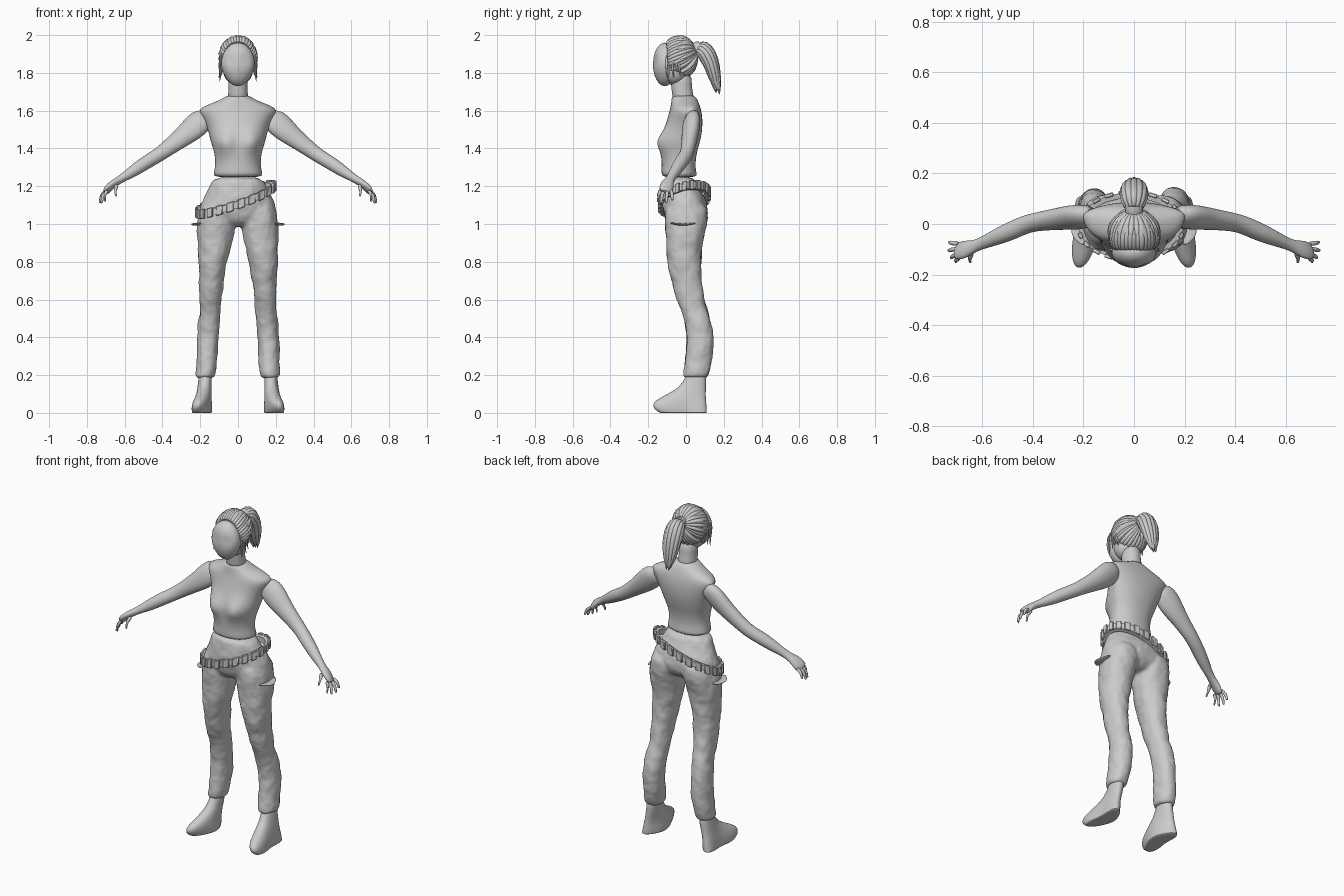
import bpy, bmesh, math, random
from mathutils import Vector

random.seed(4)
if "Cube" in bpy.data.objects:
    bpy.data.objects.remove(bpy.data.objects["Cube"])

grey = bpy.data.materials.new("plain_grey")
grey.use_nodes = True
COLOR = (0.6, 0.6, 0.6, 1)
grey.diffuse_color = COLOR
grey.node_tree.nodes["Principled BSDF"].inputs["Base Color"].default_value = COLOR


def bridge(bm, rings):
    """Skin a list of vertex rings and cap both ends."""
    rows = [[bm.verts.new(p) for p in r] for r in rings]
    n = len(rows[0])
    for a, b in zip(rows, rows[1:]):
        for i in range(n):
            bm.faces.new((a[i], a[(i + 1) % n], b[(i + 1) % n], b[i]))
    bm.faces.new(rows[0][::-1])
    bm.faces.new(rows[-1])


def loft(bm, rings, n=24, flip=1):
    """Horizontal rings: z, x0, x1, y0, y1 and the y of the widest line."""
    out = []
    for z, x0, x1, y0, y1, *w in rings:
        yc = w[0] if w else (y0 + y1) / 2
        ring = []
        for i in range(n):
            a = math.tau * i / n
            c, s = math.cos(a), math.sin(a)
            c = math.copysign(abs(c) ** 0.9, c)
            x = (x0 + x1) / 2 + (x1 - x0) / 2 * c
            ring.append(Vector((x * flip, yc + s * ((y1 - yc) if s > 0 else (yc - y0)), z)))
        out.append(ring)
    bridge(bm, out)


def tube(bm, path, n=10, flip=1):
    """Round sweep along points: x, y, z, radius across, radius up."""
    pts = [Vector((p[0] * flip, p[1], p[2])) for p in path]
    out = []
    for i, p in enumerate(pts):
        t = (pts[min(i + 1, len(pts) - 1)] - pts[max(i - 1, 0)]).normalized()
        side = t.cross(Vector((0, 0.35, 1))).normalized()
        up = side.cross(t)
        ru, rv = path[i][3], path[i][-1]
        out.append([p + side * ru * math.cos(math.tau * k / n) + up * rv * math.sin(math.tau * k / n)
                    for k in range(n)])
    bridge(bm, out)


def ball(bm, centre, radii, seg=32):
    made = bmesh.ops.create_uvsphere(bm, u_segments=seg, v_segments=seg // 2, radius=1)["verts"]
    for v in made:
        v.co = Vector(centre) + Vector(v.co[k] * radii[k] for k in range(3))


def finish(name, bm, subdiv=0, voxel=0, angle=60):
    bmesh.ops.recalc_face_normals(bm, faces=bm.faces)
    me = bpy.data.meshes.new(name)
    bm.to_mesh(me)
    bm.free()
    ob = bpy.data.objects.new(name, me)
    bpy.context.collection.objects.link(ob)
    me.materials.append(grey)
    if subdiv:
        ob.modifiers.new("round", "SUBSURF").levels = subdiv
        ob.modifiers["round"].render_levels = subdiv
    if voxel:
        rm = ob.modifiers.new("merge", "REMESH")
        rm.mode, rm.voxel_size, rm.use_smooth_shade = "VOXEL", voxel, True
        sm = ob.modifiers.new("soften", "SMOOTH")
        sm.factor, sm.iterations = 0.5, 6
    bpy.ops.object.select_all(action="DESELECT")
    ob.select_set(True)
    bpy.context.view_layer.objects.active = ob
    bpy.ops.object.shade_smooth_by_angle(angle=math.radians(angle))
    return ob


def sym(z, hw, y0, y1, yc):
    return (z, -hw, hw, y0, y1, yc)


# Shirt, with the bust pushed forward
bm = bmesh.new()
loft(bm, [sym(1.245, .137, -.13, .062, -.03), sym(1.27, .128, -.13, .055, -.03),
          sym(1.32, .118, -.128, .048, -.03), sym(1.38, .125, -.13, .058, -.02),
          sym(1.42, .14, -.127, .07, -.01), sym(1.46, .15, -.122, .08, 0),
          sym(1.50, .16, -.115, .086, .015), sym(1.55, .18, -.1, .088, .025),
          sym(1.59, .205, -.09, .083, .03), sym(1.615, .2, -.083, .077, .03),
          sym(1.635, .15, -.08, .07, .02), sym(1.66, .085, -.076, .06, 0),
          sym(1.685, .056, -.075, .045, -.015)], 36)
for v in bm.verts:
    if v.co.y < -.03:
        d = ((abs(v.co.x) - .075) / .06) ** 2 + ((v.co.z - 1.435) / .05) ** 2
        v.co.y -= .048 * math.exp(-d)
finish("shirt", bm, 1)

# Neck
bm = bmesh.new()
loft(bm, [sym(1.64, .06, -.07, .05, -.01), sym(1.69, .052, -.075, .038, -.02),
          sym(1.74, .05, -.08, .03, -.03), sym(1.8, .055, -.09, .035, -.03)], 16)
finish("neck", bm, 1)

# Trousers: pelvis and both legs merged into one skin
bm = bmesh.new()
loft(bm, [sym(1.255, .13, -.118, .052, -.03), sym(1.2, .15, -.122, .068, -.02),
          sym(1.15, .178, -.127, .095, 0), sym(1.1, .198, -.128, .113, 0),
          sym(1.05, .205, -.12, .115, 0), sym(1.01, .16, -.1, .09, 0),
          sym(.985, .08, -.06, .05, 0)], 32)
for s in (1, -1):
    loft(bm, [(1.12, .03, .185, -.1, .1), (1.06, .015, .207, -.118, .122),
              (1.0, .01, .217, -.11, .112), (.92, .027, .218, -.107, .09),
              (.8, .055, .208, -.102, .076), (.7, .075, .205, -.078, .084),
              (.62, .085, .207, -.055, .094), (.55, .093, .203, -.028, .108),
              (.48, .098, .212, -.005, .133), (.4, .1, .218, .004, .148),
              (.3, .108, .218, .0, .142), (.24, .115, .222, -.01, .126),
              (.19, .12, .23, -.018, .118), (.185, .135, .21, 0, .1)], 28, s)
trousers = finish("trousers", bm, 2, .009)

# Shallow cloth folds on the lower legs
tex = bpy.data.textures.new("folds", "CLOUDS")
tex.noise_scale = .09
folds = trousers.modifiers.new("folds", "DISPLACE")
folds.texture, folds.strength, folds.mid_level = tex, .016, .5

# Boots, with toes turned outward
bm = bmesh.new()
for s in (1, -1):
    boot = [(0, .133, .228, -.14, .112), (.02, .13, .23, -.172, .112), (.045, .132, .228, -.178, .11),
            (.065, .134, .226, -.165, .108), (.09, .137, .22, -.12, .106), (.12, .138, .215, -.06, .106),
            (.16, .138, .208, -.012, .107), (.24, .136, .207, .01, .108)]
    loft(bm, [boot[0]] + boot, 20, s)
for v in bm.verts:
    turn = max(0, 1 - v.co.z / .2)
    v.co.x += math.copysign(-.26 * v.co.y * turn, v.co.x)
finish("boots", bm, 1)

# Pocket flaps standing off the thighs
bm = bmesh.new()
for s in (1, -1):
    tube(bm, [(.195, -.085, 1.005, .004), (.222, -.05, 1.0, .028, .006), (.226, -.01, .995, .03, .008),
              (.212, .055, 1.005, .012, .004)], 8, s)
finish("pocket_flaps", bm, 1)

# Arms
bm = bmesh.new()
for s in (1, -1):
    tube(bm, [(.15, .035, 1.57, .035, .045), (.2, .03, 1.545, .044, .072), (.245, .025, 1.5, .046, .068),
              (.3, .02, 1.455, .042, .054), (.36, .012, 1.41, .038, .045), (.42, .003, 1.365, .036, .038),
              (.48, -.025, 1.33, .038, .037), (.54, -.05, 1.29, .033, .034), (.59, -.072, 1.257, .025, .025),
              (.63, -.087, 1.232, .023, .02), (.665, -.1, 1.21, .037, .02), (.69, -.106, 1.185, .039, .018),
              (.705, -.108, 1.165, .032, .013)], 16, s)
finish("arms", bm, 1)

# Fingers and thumbs
bm = bmesh.new()
for s in (1, -1):
    for y0, tip in ((-.078, (.733, -.072, 1.125)), (-.098, (.735, -.105, 1.11)),
                    (-.118, (.725, -.135, 1.108)), (-.135, (.705, -.152, 1.115))):
        base, end = Vector((.688, y0, 1.18)), Vector(tip)
        knuckle = base.lerp(end, .5) + Vector((.012, 0, .008))
        tube(bm, [(*base, .011), (*knuckle, .01), (*base.lerp(end, .85), .008), (*end, .005)], 8, s)
    tube(bm, [(.64, -.11, 1.21, .012), (.65, -.135, 1.185, .012), (.648, -.148, 1.16, .009),
              (.645, -.15, 1.145, .005)], 8, s)
finish("fingers", bm, 1)

# Belt band and links, following a tilted line round the hips


def belt_point(a, off):
    x, y = (.185 + off) * math.cos(a), -.008 + (.122 + off) * math.sin(a)
    x -= .012 * (1 - math.cos(a))
    return Vector((x, y, 1.137 + .34 * x + .24 * y))


bm = bmesh.new()
N = 72
rows = []
for i in range(N):
    a = math.tau * i / N
    rows.append([bm.verts.new(belt_point(a, o) + Vector((0, 0, h)))
                 for o, h in ((-.012, -.018), (.01, -.018), (.01, .018), (-.012, .018))])
for i in range(N):
    p, q = rows[i], rows[(i + 1) % N]
    for k in range(4):
        bm.faces.new((p[k], q[k], q[(k + 1) % 4], p[(k + 1) % 4]))
finish("belt_band", bm, angle=40)

bm = bmesh.new()
LINKS = 22
for i in range(LINKS):
    a = math.tau * i / LINKS
    p, q = belt_point(a - .09, .012), belt_point(a + .09, .012)
    along, mid = (q - p), (p + q) / 2
    out = along.cross(Vector((0, 0, 1))).normalized()
    for v in bmesh.ops.create_cube(bm, size=1)["verts"]:
        c = v.co.copy()
        v.co = mid + along * c.x + out * c.y * .016 + Vector((0, 0, c.z * .05))
links = finish("belt_links", bm, angle=30)
links.modifiers.new("edge", "BEVEL").width = .003

# Head: oval face and skull
bm = bmesh.new()
ball(bm, (0, -.112, 1.845), (.089, .063, .115))
for v in bm.verts:
    v.co.x *= 1 - .16 * max(0, (1.84 - v.co.z) / .115)
    if v.co.y < -.11:
        v.co.y += .008 * math.exp(-((abs(v.co.x) - .038) / .025) ** 2 - ((v.co.z - 1.865) / .025) ** 2)
finish("face", bm)
bm = bmesh.new()
SKULL, RADII = Vector((0, -.037, 1.882)), Vector((.093, .09, .108))
ball(bm, SKULL, RADII)
ball(bm, (0, -.06, 1.81), (.078, .07, .075))
finish("skull", bm)

# Hair strands swept back over the skull to the tie
TIE = Vector((0, .058, 1.925))


def swept(start, rad):
    path = []
    for k in range(8):
        t = k / 7
        d = start.lerp(TIE, t) - SKULL
        d = Vector(d[j] / RADII[j] for j in range(3)).normalized()
        p = SKULL + Vector(d[j] * (RADII[j] + .002) for j in range(3))
        r = rad * (.6 + .6 * math.sin(math.pi * min(1, t + .12)))
        path.append((*p, r, r * .85))
    return path


bm = bmesh.new()
for i in range(27):
    a = math.radians(-125 + 250 * i / 26)
    rad = random.uniform(.010, .015)
    tube(bm, swept(Vector((.1 * math.sin(a), -.118, 1.86 + .12 * math.cos(a))), rad), 7)
for i in range(9):
    x = -.08 + .02 * i
    tube(bm, swept(Vector((x, .01 - abs(x) * .5, 1.79)), .014), 7)
for i in range(14):
    a = math.radians(-95 + 190 * i / 13)
    tube(bm, swept(Vector((.1 * math.sin(a), -.05, 1.875 + .12 * math.cos(a))), .012), 7)
finish("hair_strands", bm, 1)

# Ponytail bundle
bm = bmesh.new()
for i in range(13):
    a = math.tau * i / 12
    r = 1 if i < 12 else 0
    u, v = r * math.cos(a), r * math.sin(a)
    end = random.uniform(-.02, .02)
    tube(bm, [(u * .018, .05 + v * .012, 1.93 + v * .02, .01), (u * .035, .085 + v * .022, 1.935 + v * .028, .017),
              (u * .042, .118 + v * .03, 1.89 + v * .016, .019), (u * .04, .14 + v * .026, 1.83, .018),
              (u * .028, .155 + v * .02, 1.76, .014), (u * .012, .17 + v * .008, 1.695 + end, .005)], 7)
finish("ponytail", bm, 1)
bm = bmesh.new()
tube(bm, [(0, .045, 1.925, .034), (0, .06, 1.93, .036), (0, .075, 1.933, .034)], 16)
finish("hair_tie", bm)

# Loose locks by the ears
bm = bmesh.new()
for s in (1, -1):
    for y, z, x in ((-.1, 1.75, .098), (-.07, 1.77, .102), (-.035, 1.78, .09), (-.05, 1.8, .096)):
        tube(bm, [(.085, y, 1.9, .006), (.1, y - .004, 1.85, .008), (x - .008, y, (z + 1.85) / 2, .006),
                  (x, y + .006, z, .002)], 6, s)
    ball(bm, (.08 * s, -.045, 1.84), (.014, .022, .034), 12)
finish("loose_locks", bm, 1)
